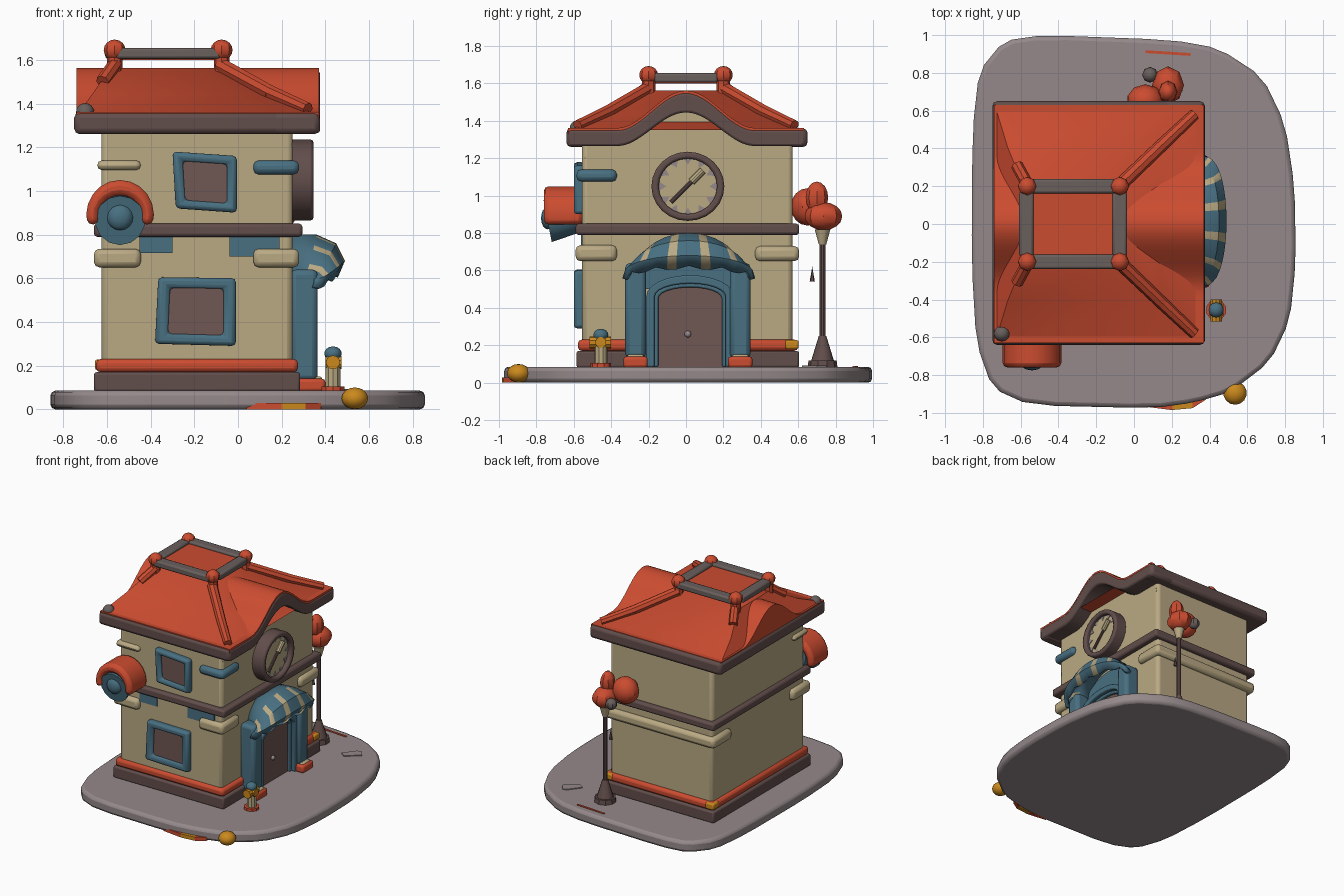
import bpy, bmesh, math
from mathutils import Vector

if "Cube" in bpy.data.objects:
    bpy.data.objects.remove(bpy.data.objects["Cube"])

def mat(name, r, g, b):
    m = bpy.data.materials.new(name)
    m.diffuse_color = (r, g, b, 1)
    m.use_nodes = True
    m.node_tree.nodes["Principled BSDF"].inputs["Base Color"].default_value = m.diffuse_color
    return m

RED = mat("roof red", .60, .072, .03)
TAN = mat("wall tan", .49, .40, .23)
TEAL = mat("trim teal", .065, .16, .22)
BROWN = mat("dark brown", .12, .075, .07)
PANEL = mat("door brown", .16, .095, .085)
GREY = mat("pavement grey", .30, .25, .255)
DARK = mat("ridge grey", .14, .115, .108)
ORANGE = mat("orange", .60, .25, .012)

def finish(name, bm, m, bevel=0, seg=2):
    bmesh.ops.recalc_face_normals(bm, faces=bm.faces)
    me = bpy.data.meshes.new(name)
    bm.to_mesh(me)
    bm.free()
    ob = bpy.data.objects.new(name, me)
    bpy.context.collection.objects.link(ob)
    me.materials.append(m)
    if bevel:
        b = ob.modifiers.new("bevel", 'BEVEL')
        b.width, b.segments, b.limit_method = bevel, seg, 'ANGLE'
    return ob

def place(axis, d, p, q):
    return {'x': (d, p, q), 'y': (p, d, q), 'z': (p, q, d)}[axis]

def prism(name, pts, axis, a, b, m, bevel=0):
    bm = bmesh.new()
    lo = [bm.verts.new(place(axis, a, *p)) for p in pts]
    hi = [bm.verts.new(place(axis, b, *p)) for p in pts]
    bm.faces.new(lo)
    bm.faces.new(hi)
    for i in range(len(pts)):
        j = (i + 1) % len(pts)
        bm.faces.new((lo[i], lo[j], hi[j], hi[i]))
    return finish(name, bm, m, bevel)

def box(name, x0, x1, y0, y1, z0, z1, m, bevel=0):
    return prism(name, [(x0, y0), (x1, y0), (x1, y1), (x0, y1)], 'z', z0, z1, m, bevel)

def ring(name, pts, t, axis, a, b, m, bevel=0):
    """Frame: outline plus the same outline scaled by t."""
    cx, cy = (sum(p[k] for p in pts) / len(pts) for k in (0, 1))
    inn = [(cx + (x - cx) * t, cy + (y - cy) * t) for x, y in pts]
    bm = bmesh.new()
    L = [[bm.verts.new(place(axis, d, *p)) for p in s] for s, d in ((pts, a), (pts, b), (inn, b), (inn, a))]
    for k in range(4):
        A, B = L[k], L[(k + 1) % 4]
        for i in range(len(pts)):
            j = (i + 1) % len(pts)
            bm.faces.new((A[i], A[j], B[j], B[i]))
    finish(name, bm, m, bevel)
    return inn

def rod(name, p, q, r, m, r2=None, n=10):
    p, q = Vector(p), Vector(q)
    bm = bmesh.new()
    bmesh.ops.create_cone(bm, cap_ends=True, segments=n, radius1=r, radius2=r if r2 is None else r2, depth=(q - p).length)
    bm.transform((q - p).to_track_quat('Z', 'Y').to_matrix().to_4x4())
    bmesh.ops.translate(bm, vec=(p + q) / 2, verts=bm.verts)
    return finish(name, bm, m)

def ball(name, c, r, m, n=12):
    bm = bmesh.new()
    bmesh.ops.create_uvsphere(bm, u_segments=n, v_segments=8, radius=1)
    bmesh.ops.scale(bm, vec=r if isinstance(r, tuple) else (r, r, r), verts=bm.verts)
    bmesh.ops.translate(bm, vec=c, verts=bm.verts)
    return finish(name, bm, m)

def arc(cx, cy, rx, ry, n, a0=0, a1=math.pi):
    return [(cx + rx * math.cos(a0 + (a1 - a0) * i / n), cy + ry * math.sin(a0 + (a1 - a0) * i / n)) for i in range(n + 1)]

# Pavement slab with softened outline
P = [(-.48, 1.0), (.2, .975), (.45, .93), (.68, .78), (.8, .53), (.85, .2), (.857, -.2), (.825, -.51), (.72, -.73),
     (.51, -.89), (.32, -.945), (.1, -.975), (-.55, -.96), (-.75, -.87), (-.835, -.63), (-.86, -.2), (-.855, .5), (-.82, .81), (-.69, .97)]
soft = []
for i, a in enumerate(P):
    a, b = Vector(a), Vector(P[(i + 1) % len(P)])
    soft += [a.lerp(b, .2), a.lerp(b, .8)]
prism("pavement", soft, 'z', 0, .085, GREY, .022)

# Walls, plinth and middle band
box("walls", -.625, .25, -.555, .57, .08, 1.3, TAN, .025)
box("plinth", -.66, .285, -.585, .605, .08, .17, BROWN, .012)
box("plinth_trim", -.65, .275, -.578, .598, .17, .23, RED, .02)
for x in (-.62, .245):
    box("corner_block", x - .035, x + .035, .53, .602, .18, .228, ORANGE, .01)
box("middle_band", -.66, .295, -.59, .605, .79, .85, BROWN, .015)

# Roof: wavy front gable, eaves, barrel and curved hips
ys = [-.63 + 1.26 * i / 42 for i in range(43)]
def wave(base, h):
    return [(y, base + h * (.5 + .5 * math.cos(math.pi * y / .37) if abs(y) < .37 else 0)) for y in ys]
under, over = wave(1.265, .18), wave(1.35, .2)
prism("gable_wall", [(-.54, 1.2)] + [(y, z + .03) for y, z in under if abs(y) < .54] + [(.555, 1.2)], 'x', .1, .249, TAN)
prism("front_fascia", over + under[::-1], 'x', .15, .375, BROWN, .012)
box("eaves", -.75, .2, -.64, .65, 1.26, 1.36, BROWN, .025)
for s, y in ((-1, -.64), (1, .65)):
    box("eave_end", .1, .375, min(y, y - s * .1), max(y, y - s * .1), 1.26, 1.36, BROWN, .025)
top = [(y, z + .012) for y, z in over]
prism("roof_barrel", [(-.63, 1.33)] + top + [(.63, 1.33)], 'x', -.74, .15, RED)
prism("roof_barrel_front", top + [(y, z - .02) for y, z in over[::-1]], 'x', .15, .37, RED)
bm = bmesh.new()
prof = [(-.625, 1.35, -.735, .355), (-.41, 1.44, -.67, .14), (-.2, 1.563, -.585, -.07)]
prof += [(-y, z, a, b) for y, z, a, b in prof[::-1]]
back = [bm.verts.new((a, y, z)) for y, z, a, b in prof]
front = [bm.verts.new((b, y, z)) for y, z, a, b in prof]
for i in range(6):
    j = (i + 1) % 6
    bm.faces.new((back[i], back[j], front[j], front[i]))
for side in (back, front):
    for i in (0, 1):
        bm.faces.new((side[i], side[i + 1], side[4 - i], side[5 - i]))
finish("hip_roof", bm, RED)
for s in (-1, 1):
    rod("hip_ridge", (-.08, s * .2, 1.575), (.15, s * .42, 1.45), .036, RED, .034, 8)
    rod("hip_ridge", (.15, s * .42, 1.45), (.32, s * .58, 1.375), .034, RED, .03, 8)
    rod("short_ridge", (-.56, s * .2, 1.585), (-.62, s * .31, 1.5), .032, RED, .032, 8)
    box("ridge_rail", -.56, -.08, s * .2 - .038, s * .2 + .038, 1.605, 1.655, DARK, .012)
    for x in (-.565, -.075):
        rod("ridge_post", (x, s * .2, 1.54), (x, s * .2, 1.65), .036, RED, n=8)
        ball("ridge_corner", (x, s * .2, 1.645), (.05, .05, .048), RED, 8)
ball("hip_end_dark", (-.7, -.58, 1.36), .042, DARK)
for x in (-.57, -.075):
    box("ridge_rail", x - .038, x + .038, -.17, .17, 1.605, 1.655, DARK, .012)
box("ridge_plate", -.55, -.09, -.18, .18, 1.6, 1.635, RED)

# Windows on the -y wall
for pts in ([(-.38, .3), (-.01, .29), (-.01, .6), (-.365, .605)], [(-.285, .92), (-.005, .9), (-.005, 1.16), (-.3, 1.18)]):
    inn = ring("window_frame", pts, .69, 'y', -.6, -.54, TEAL, .018)
    prism("window_pane", inn, 'y', -.575, -.54, PANEL)
for x0, x1, z0 in ((-.45, -.3, .715), (-.04, .19, .70)):
    box("painted_patch", x0, x1, -.562, -.55, z0, .79, TEAL)

# Corner trims
def trim(name, x0, x1, y0, y1, z0, z1, m):
    box(name, x0, x1, y0, y1, z0, z1, m, .025)
trim("corner_trim", -.66, -.445, -.59, -.37, .65, .735, TAN)
trim("corner_trim", .07, .28, -.59, -.37, .65, .735, TAN)
trim("back_trim", -.66, .28, .37, .605, .65, .73, TAN)
trim("upper_trim", -.645, -.445, -.58, -.4, 1.095, 1.14, TAN)
trim("upper_trim_teal", .07, .28, -.585, -.37, 1.075, 1.14, TEAL)

# Clock on the +x wall
c = arc(.01, 1.05, .195, .185, 24, 0, 2 * math.pi)[:-1]
inn = ring("clock_rim", c, .8, 'x', .24, .345, BROWN, .012)
prism("clock_face", inn, 'x', .24, .31, TAN)
for i in range(12):
    a = i * math.pi / 6
    u, v = Vector((math.cos(a), math.sin(a))), Vector((-math.sin(a), math.cos(a)))
    o = Vector((.01, 1.05))
    prism("hour_mark", [o + u * .155 + v * .025, o + u * .155 - v * .025, o + u * .115], 'x', .308, .314, GREY)
rod("clock_hand", (.318, -.08, .965), (.318, .085, 1.13), .011, BROWN)
rod("clock_hand_wide", (.32, .03, 1.075), (.32, .09, 1.135), .02, TAN)

# Doorway
prism("door", [(-.17, .085), (.22, .085)] + arc(.022, .45, .195, .07, 10), 'x', .2, .288, PANEL)
ball("door_knob", (.29, .01, .26), .018, GREY)
def arch(name, w, t, zs, h, x1, m):
    out = [(.022 + w, .085)] + arc(.022, zs, w, h, 12) + [(.022 - w, .085)]
    w2 = w - t
    inn = [(.022 - w2, .085)] + arc(.022, zs, w2, h - t, 12)[::-1] + [(.022 + w2, .085)]
    prism(name, out + inn, 'x', .24, x1, m, .008)
arch("door_arch", .235, .045, .46, .115, .34, TEAL)
arch("door_arch_inner", .195, .025, .45, .085, .31, TEAL)
prism("arch_panel", arc(.022, .5, .3, .25, 12), 'x', .24, .262, TEAL)
for y in (-.27, .29):
    box("door_column", .24, .365, y - .055, y + .055, .13, .64, TEAL, .025)
    box("column_foot", .26, .4, y - .065, y + .065, .08, .14, RED, .015)
    box("column_sole", .3, .385, y - .045, y + .045, .125, .15, TAN, .01)

# Striped awning
N = 18
rows = [(.24, .25, .2, .60, 0), (.30, .275, .2, .60, .06), (.33, .31, .16, .60, .12), (.35, .345, .09, .59, .14), (.34, .355, .065, .56, .12)]
bm = bmesh.new()
grid = []
for k, (x, ry, rz, zc, bulge) in enumerate(rows):
    row = []
    for i in range(N + 1):
        t = math.pi * (i + (.08 if i % 3 == 1 else -.08 if i % 3 == 2 else 0)) / N
        dip = -.018 if k == 4 and i % 3 else 0
        row.append(bm.verts.new((x + bulge * math.sin(t) ** .7 if 0 < i < N else x, .015 + ry * math.cos(t), zc + rz * math.sin(t) + dip)))
    grid.append(row)
for k in range(4):
    for i in range(N):
        f = bm.faces.new((grid[k][i], grid[k][i + 1], grid[k + 1][i + 1], grid[k + 1][i]))
        f.material_index = 1 if i % 3 == 1 and k > 0 and (k < 3 or i in (7, 10)) else 0
aw = finish("awning", bm, TEAL)
aw.data.materials.append(TAN)
so = aw.modifiers.new("thickness", 'SOLIDIFY')
so.thickness, so.offset = .025, -1

# Hooded bell lamp on the -y wall
prism("bell_hood", arc(-.54, .89, .155, .16, 12, -.3, math.pi + .3) + arc(-.54, .88, .1, .1, 12, -.3, math.pi + .3)[::-1],
      'y', -.76, -.55, RED, .025)
rod("bell_body", (-.54, -.56, .9), (-.54, -.74, .865), .09, TEAL, .115, 14)
ball("bell_knob", (-.54, -.74, .88), (.06, .035, .06), TEAL)

# Street lamp behind the house
rod("lamp_base", (.18, .73, .08), (.18, .73, .12), .08, BROWN, .075)
rod("lamp_base_cone", (.18, .73, .12), (.18, .73, .25), .06, BROWN, .02)
rod("lamp_post", (.18, .73, .2), (.18, .73, .78), .017, BROWN)
rod("lamp_collar", (.18, .73, .74), (.18, .73, .82), .02, TAN, .042)
ball("lamp_head", (.18, .735, .89), (.085, .1, .075), RED, 8)
ball("lamp_finial", (.18, .70, .99), (.05, .06, .085), RED, 8)
ball("lamp_hood", (.06, .65, .94), (.1, .09, .1), RED, 10)
ball("lamp_bulb", (.085, .79, .88), .042, DARK, 8)
rod("lamp_hook", (.17, .675, .54), (.17, .675, .62), .014, BROWN, 0, 6)

# Hydrant
rod("hydrant_base", (.435, -.455, .08), (.435, -.455, .105), .055, RED)
rod("hydrant_body", (.435, -.455, .1), (.435, -.455, .25), .035, TAN)
rod("hydrant_arms", (.435, -.515, .215), (.435, -.4, .215), .032, ORANGE)
rod("hydrant_nozzle", (.4, -.455, .215), (.475, -.455, .215), .03, ORANGE)
ball("hydrant_cap", (.435, -.455, .255), (.04, .04, .033), TEAL)

# Loose items around the pavement
ball("orange_ball", (.535, -.895, .05), (.062, .062, .05), ORANGE, 14)
path = [(.04, -.965), (.2, -.985), (.31, -.975), (.38, -.93)]
for (a, b), m in zip(zip(path, path[1:]), (RED, ORANGE, RED)):
    prism("curb_strip", [a, b, (b[0], b[1] + .03), (a[0], a[1] + .03)], 'z', 0, .028, m)
prism("red_strip", [(.06, .905), (.3, .89), (.3, .905), (.06, .92)], 'z', .08, .09, RED)
prism("pavement_cover", [(.43, .65), (.47, .62), (.57, .7), (.53, .75), (.5, .74)], 'z', .08, .092, GREY)

# Smooth shading with sharp edges
for ob in bpy.context.collection.objects:
    ob.select_set(True)
    bpy.context.view_layer.objects.active = ob
bpy.ops.object.shade_smooth_by_angle(angle=math.radians(35))
